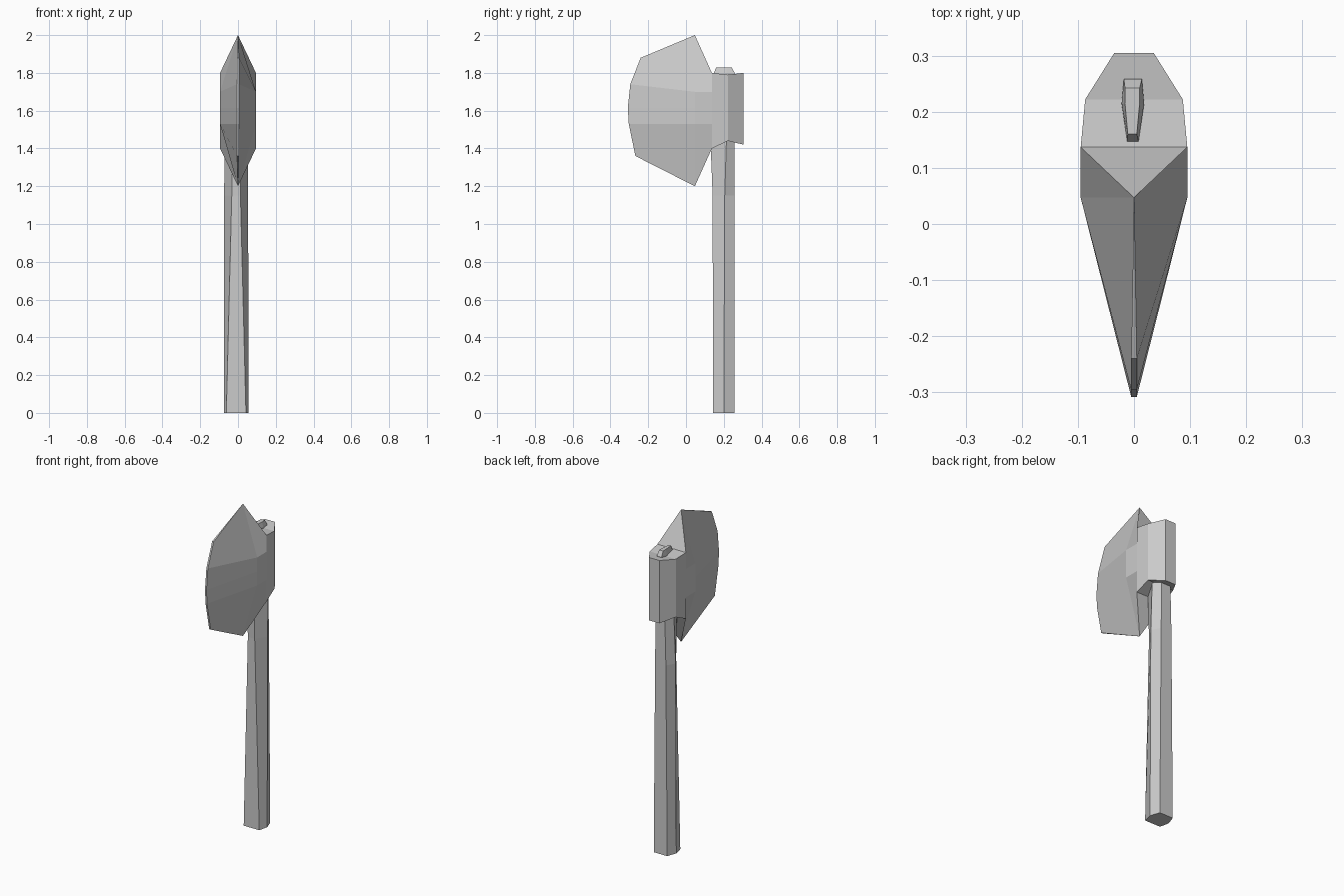
import bpy, bmesh

if "Cube" in bpy.data.objects:
    bpy.data.objects.remove(bpy.data.objects["Cube"])


def loft(name, rings, strip_caps=False):
    """Skin closed rings of equal length and cap both ends."""
    bm = bmesh.new()
    vs = [[bm.verts.new(p) for p in ring] for ring in rings]
    n = len(rings[0])
    for a, b in zip(vs, vs[1:]):
        for i in range(n):
            j = (i + 1) % n
            bm.faces.new((a[i], a[j], b[j], b[i]))
    for ring in (vs[0], vs[-1]):
        if strip_caps:  # quads between the mirrored halves of the ring
            for i in range(n // 2 - 1):
                bm.faces.new((ring[i], ring[i + 1], ring[n - 2 - i], ring[n - 1 - i]))
        else:
            bm.faces.new(ring)
    bmesh.ops.remove_doubles(bm, verts=bm.verts, dist=0.0005)
    bmesh.ops.recalc_face_normals(bm, faces=bm.faces)
    mesh = bpy.data.meshes.new(name)
    bm.to_mesh(mesh)
    bm.free()
    obj = bpy.data.objects.new(name, mesh)
    bpy.context.collection.objects.link(obj)
    return obj


def mirrored(rows):
    return rows + [(-x, y, z) for x, y, z in reversed(rows)]


# Axe head: vertical sections from the butt to the cutting edge
W = 0.095
head = []
for y, x, low, high in ((0.305, 0.035, 1.42, 1.80), (0.222, 0.087, 1.44, 1.79),
                        (0.137, W, 1.40, 1.80)):
    head.append(mirrored([(x, y, z) for z in (low, 1.53, 1.615, 1.70, high)]))
head.append(mirrored([(0, 0.047, 1.20), (W, 0.047, 1.53), (W, 0.047, 1.615),
                      (W, 0.047, 1.70), (0, 0.047, 2.0)]))
edge = [(-0.268, 1.36), (-0.303, 1.53), (-0.308, 1.615), (-0.295, 1.74), (-0.24, 1.88)]
head.append(mirrored([(0.005, y, z) for y, z in edge]))
loft("axe_head", head, strip_caps=True)


def hexagon(z, cx, front, middle, back):
    """Six-sided section from (y, half width) at front, middle and back."""
    right = [(w, y) for y, w in (front, middle, back)]
    pts = right + [(-w, y) for w, y in reversed(right)]
    return [(cx + x, y, z) for x, y in pts]


# Handle, running up inside the head
loft("handle", [
    hexagon(0.0, -0.01, (0.143, 0.052), (0.20, 0.065), (0.258, 0.045)),
    hexagon(1.15, -0.01, (0.141, 0.023), (0.205, 0.064), (0.258, 0.036)),
    hexagon(1.48, -0.008, (0.128, 0.022), (0.215, 0.060), (0.258, 0.030)),
])

# Handle tip poking through the top of the head
loft("handle_tip", [
    hexagon(1.74, -0.002, (0.145, 0.010), (0.21, 0.020), (0.26, 0.016)),
    hexagon(1.80, -0.002, (0.147, 0.010), (0.215, 0.020), (0.258, 0.016)),
    hexagon(1.828, -0.003, (0.160, 0.008), (0.215, 0.013), (0.242, 0.013)),
])
